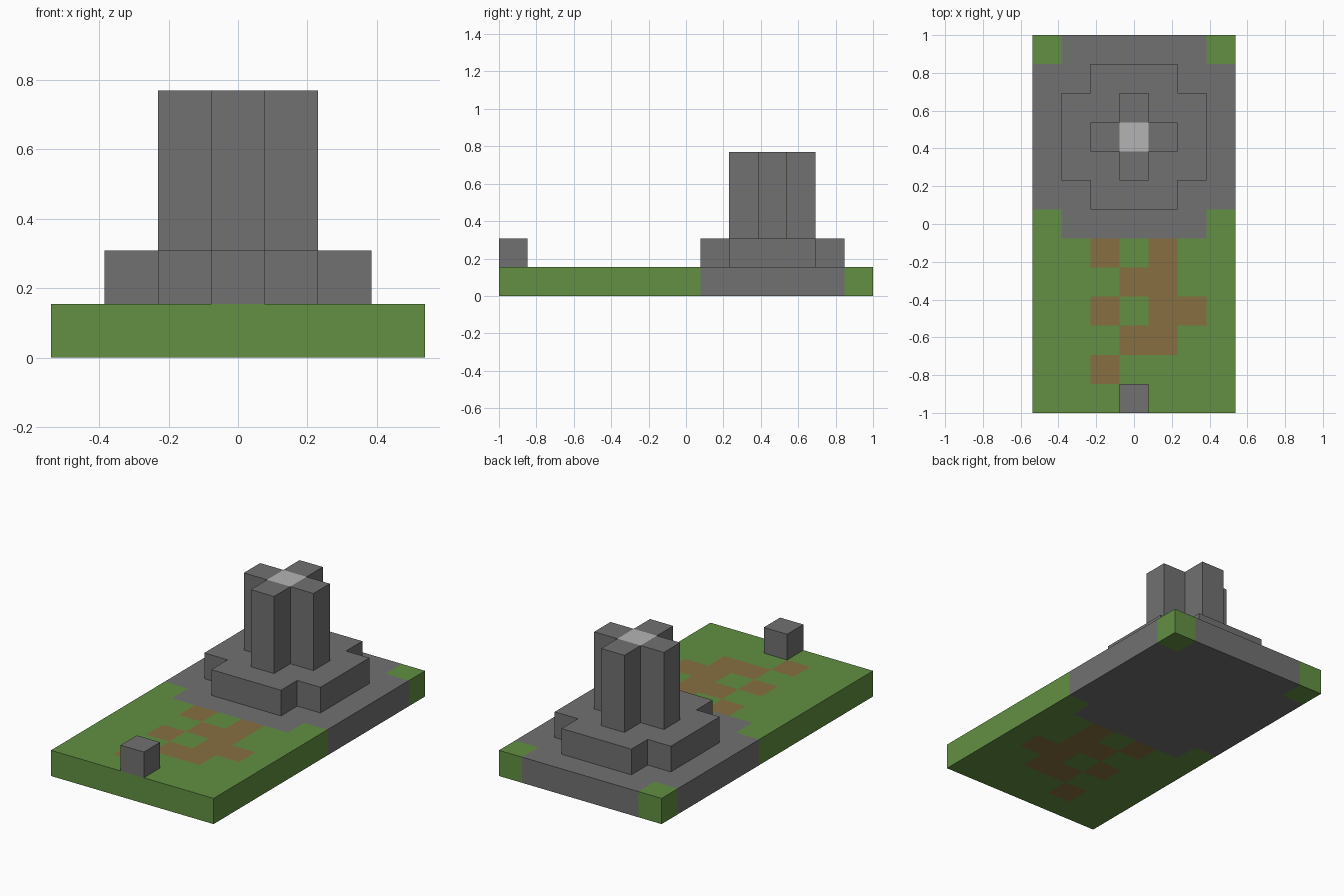
import bpy
import bmesh
from mathutils import Vector

CELL = 2 / 13
COLS, ROWS = 7, 13

old = bpy.data.objects.get("Cube")
if old:
    bpy.data.objects.remove(old, do_unlink=True)


def make_material(name, rgb):
    mat = bpy.data.materials.new(name)
    mat.use_nodes = True
    color = (*rgb, 1)
    mat.diffuse_color = color
    mat.node_tree.nodes["Principled BSDF"].inputs["Base Color"].default_value = color
    return mat


MATERIALS = {
    "g": make_material("grass green", (0.122, 0.279, 0.054)),
    "s": make_material("stone grey", (0.165, 0.165, 0.165)),
    "d": make_material("dirt brown", (0.242, 0.159, 0.051)),
    "l": make_material("light stone", (0.456, 0.456, 0.456)),
}


def build_slab(name, plan, first_col, first_row, bottom, height):
    """Raise a plan of letters (back row first) into one solid; '.' is empty."""
    rows = plan.split()[::-1]
    cells = {(first_col + i, first_row + j): letter
             for j, row in enumerate(rows)
             for i, letter in enumerate(row) if letter != "."}
    keys = sorted(set(cells.values()))

    def point(i, j):
        return Vector(((i - COLS / 2) * CELL, (j - ROWS / 2) * CELL, bottom * CELL))

    bm = bmesh.new()
    for i, j in cells:
        corners = [point(i, j), point(i + 1, j), point(i + 1, j + 1), point(i, j + 1)]
        bm.faces.new([bm.verts.new(c) for c in corners])
    bmesh.ops.remove_doubles(bm, verts=bm.verts[:], dist=0.001)
    raised = bmesh.ops.extrude_face_region(bm, geom=bm.faces[:], use_keep_orig=True)
    top = [v for v in raised["geom"] if isinstance(v, bmesh.types.BMVert)]
    bmesh.ops.translate(bm, verts=top, vec=(0, 0, height * CELL))
    bmesh.ops.recalc_face_normals(bm, faces=bm.faces[:])

    # Each face takes the colour of the cell just behind it
    for face in bm.faces:
        spot = face.calc_center_median() - face.normal * 0.01
        cell = (int(spot.x / CELL + COLS / 2), int(spot.y / CELL + ROWS / 2))
        face.material_index = keys.index(cells[cell])

    mesh = bpy.data.meshes.new(name)
    bm.to_mesh(mesh)
    bm.free()
    for key in keys:
        mesh.materials.append(MATERIALS[key])
    obj = bpy.data.objects.new(name, mesh)
    bpy.context.collection.objects.link(obj)
    return obj


# Ground with stone paving and a dirt path
build_slab("ground", """
    gsssssg
    sssssss
    sssssss
    sssssss
    sssssss
    sssssss
    gsssssg
    ggdgdgg
    gggddgg
    ggdgddg
    gggddgg
    ggdgggg
    ggggggg""", 0, 0, 0, 1)

# Stepped plinth
build_slab("plinth", """
    .sss.
    sssss
    sssss
    sssss
    .sss.""", 1, 7, 1, 1)

# Cross-shaped tower with a pale core
build_slab("tower", """
    .s.
    sls
    .s.""", 2, 8, 2, 3)

# Small block at the front edge
build_slab("front_block", "s", 3, 0, 1, 1)
